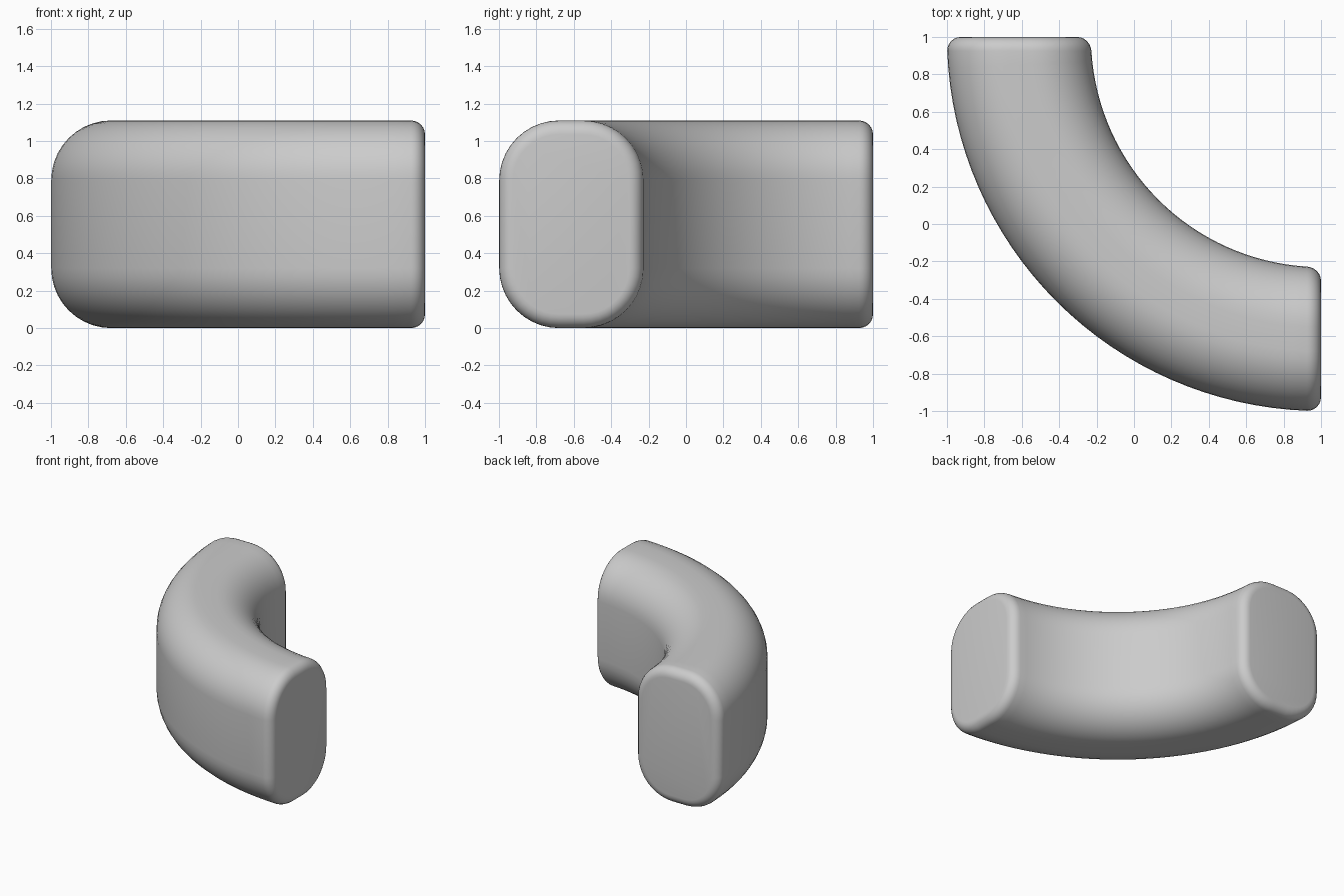
import bpy, bmesh, math

if "Cube" in bpy.data.objects:
    bpy.data.objects.remove(bpy.data.objects["Cube"])

# Curved seat block: rounded-rectangle section swept through a quarter circle
CENTRE = (1.0, 1.0)
R_IN, R_OUT, HEIGHT = 1.23, 2.0, 1.11
CORNER, FILLET = 0.32, 0.075
ARC_STEPS, CORNER_STEPS, FILLET_STEPS = 32, 10, 6


def section(inset):
    """Rounded rectangle (radius, z), shrunk evenly by inset."""
    mid_r, mid_z = (R_IN + R_OUT) / 2, HEIGHT / 2
    cx, cz = (R_OUT - R_IN) / 2 - CORNER, HEIGHT / 2 - CORNER
    r = CORNER - inset
    pts = []
    for k, (sx, sz) in enumerate([(1, 1), (-1, 1), (-1, -1), (1, -1)]):
        for i in range(CORNER_STEPS + 1):
            a = (k + i / CORNER_STEPS) * math.pi / 2
            pts.append((mid_r + sx * cx + r * math.cos(a),
                        mid_z + sz * cz + r * math.sin(a)))
    return pts


# Rings: (inset, distance from end, fraction along the arc)
start = []
for i in range(FILLET_STEPS):
    a = i / FILLET_STEPS * math.pi / 2
    start.append((FILLET * (1 - math.sin(a)), FILLET * (1 - math.cos(a)), 0))
body = [(0, FILLET, i / ARC_STEPS) for i in range(ARC_STEPS + 1)]
end = [(ins, d, 1) for ins, d, _ in reversed(start)]

bm = bmesh.new()
rings = []
for inset, dist, t in start + body + end:
    ring = []
    for rad, z in section(inset):
        a0 = math.asin(dist / rad)
        ang = math.pi + a0 + t * (math.pi / 2 - 2 * a0)
        ring.append(bm.verts.new((CENTRE[0] + rad * math.cos(ang),
                                  CENTRE[1] + rad * math.sin(ang), z)))
    rings.append(ring)

# Skin between rings, then flat end caps
for a, b in zip(rings, rings[1:]):
    n = len(a)
    for i in range(n):
        j = (i + 1) % n
        bm.faces.new((a[i], a[j], b[j], b[i]))
bm.faces.new(rings[0])
bm.faces.new(rings[-1])
bmesh.ops.recalc_face_normals(bm, faces=bm.faces[:])

mesh = bpy.data.meshes.new("curved_block")
bm.to_mesh(mesh)
bm.free()
block = bpy.data.objects.new("curved_block", mesh)
bpy.context.collection.objects.link(block)
bpy.context.view_layer.objects.active = block
block.select_set(True)
bpy.ops.object.shade_smooth_by_angle(angle=math.radians(40))
